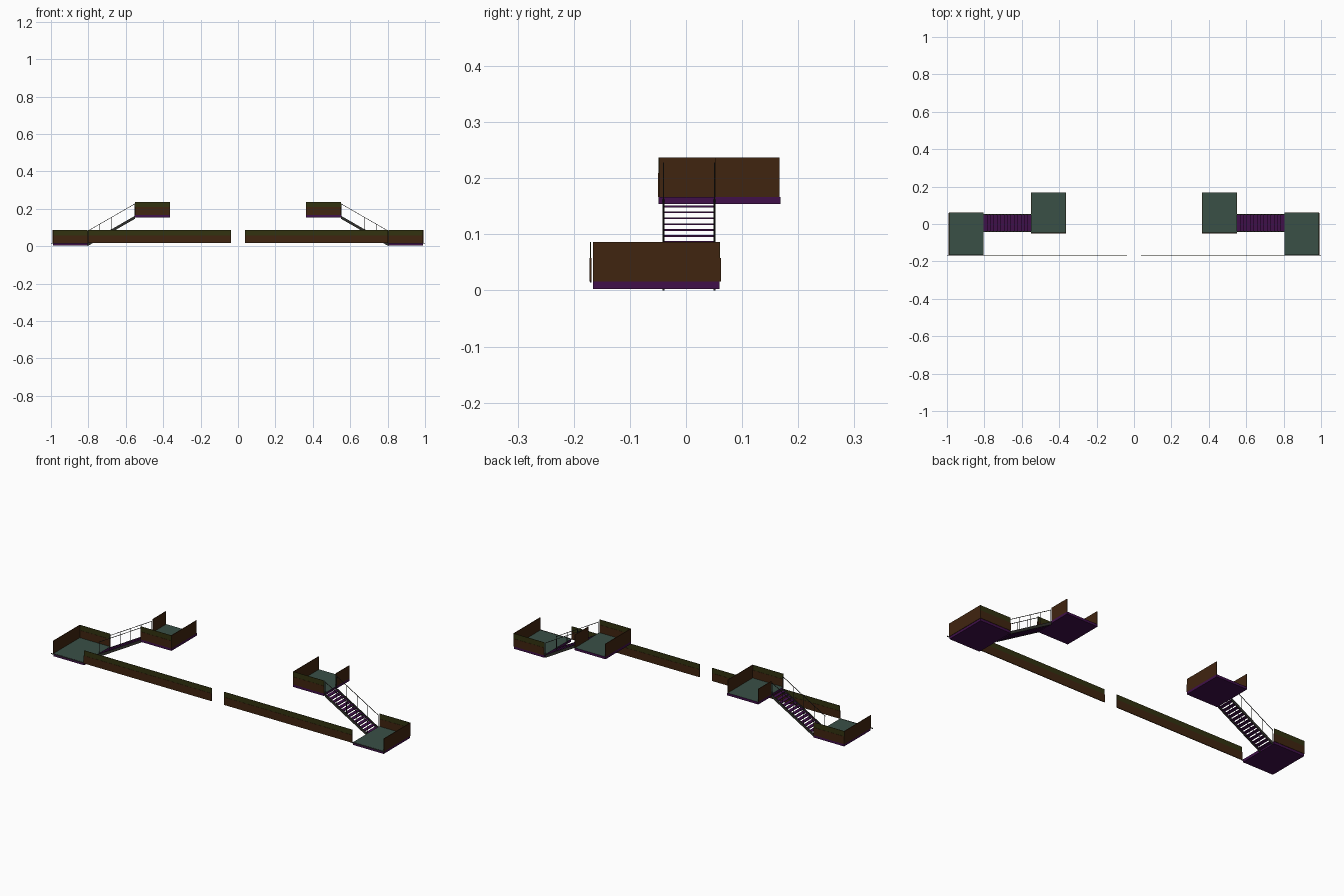
import bpy
import bmesh
from mathutils import Vector

cube = bpy.data.objects.get("Cube")
if cube:
    bpy.data.objects.remove(cube)


def material(name, rgb):
    m = bpy.data.materials.new(name)
    m.use_nodes = True
    m.diffuse_color = (*rgb, 1)
    m.node_tree.nodes["Principled BSDF"].inputs["Base Color"].default_value = (*rgb, 1)
    return m


BROWN = material("brown panel", (0.051, 0.018, 0.005))
OLIVE = material("olive panel", (0.032, 0.032, 0.005))
TEAL = material("teal floor", (0.042, 0.08, 0.061))
PURPLE = material("purple deck", (0.051, 0.005, 0.068))
GREY = material("dark grey metal", (0.03, 0.03, 0.025))


def finish(name, bm, mats):
    bmesh.ops.recalc_face_normals(bm, faces=bm.faces)
    me = bpy.data.meshes.new(name)
    bm.to_mesh(me)
    bm.free()
    for m in mats:
        me.materials.append(m)
    ob = bpy.data.objects.new(name, me)
    bpy.context.collection.objects.link(ob)
    return ob


def box(name, side, xs, ys, zs, *mats):
    """Box between limits, mirrored to one side; a second material goes on top."""
    bm = bmesh.new()
    bmesh.ops.create_cube(bm, size=1)
    for v in bm.verts:
        p = [r[0] if c < 0 else r[1] for c, r in zip(v.co, (xs, ys, zs))]
        v.co = (side * p[0], p[1], p[2])
    bmesh.ops.recalc_face_normals(bm, faces=bm.faces)
    if len(mats) > 1:
        for f in bm.faces:
            f.material_index = int(f.normal.z > 0.5)
    return finish(name, bm, mats)


def sloped_beam(name, side, start, end, y, width, height, mat):
    """Beam sloping in the x-z plane with upright ends."""
    bm = bmesh.new()
    ring = []
    for x, z in (start, end):
        ring.append([bm.verts.new((side * x, y + dy * width / 2, z + dz * height / 2))
                     for dy, dz in ((-1, -1), (1, -1), (1, 1), (-1, 1))])
    a, b = ring
    bm.faces.new(a)
    bm.faces.new(b)
    for i in range(4):
        j = (i + 1) % 4
        bm.faces.new((a[i], a[j], b[j], b[i]))
    return finish(name, bm, [mat])


def two_tone_wall(name, side, xs, y, base):
    """Brown panel with a thinner olive panel above it."""
    box(name + "_lower", side, xs, (y - 0.002, y + 0.002), (base, base + 0.042), BROWN)
    box(name + "_upper", side, xs, (y - 0.001, y + 0.001), (base + 0.042, base + 0.07), OLIVE)


def side_wall(name, side, x, ys, base):
    box(name, side, (x - 0.0015, x + 0.0015), ys, (base, base + 0.07), BROWN)


TOP, FOOT = Vector((0.55, 0.155)), Vector((0.805, 0.008))
STEPS = 14
STAIR_Y = (-0.04, 0.051)

for side, tag in ((1, "left"), (-1, "right")):
    # Lower platform
    box(f"{tag}_lower_deck", side, (0.805, 0.988), (-0.166, 0.06), (0.003, 0.018), PURPLE, TEAL)
    side_wall(f"{tag}_lower_side_wall", side, 0.989, (-0.166, 0.06), 0.016)
    two_tone_wall(f"{tag}_lower_back_wall", side, (0.805, 0.99), 0.06, 0.016)
    box(f"{tag}_lower_front_sill", side, (0.8, 1.0), (-0.171, -0.168), (0.014, 0.018), GREY)

    # Long front barrier
    two_tone_wall(f"{tag}_front_barrier", side, (0.037, 0.803), -0.17, 0.016)

    # Upper platform
    box(f"{tag}_upper_deck", side, (0.364, 0.55), (-0.049, 0.168), (0.154, 0.167), PURPLE, TEAL)
    two_tone_wall(f"{tag}_upper_front_wall", side, (0.364, 0.55), -0.048, 0.167)
    side_wall(f"{tag}_upper_inner_wall", side, 0.3655, (-0.048, 0.167), 0.167)
    side_wall(f"{tag}_upper_outer_wall", side, 0.5485, (0.053, 0.167), 0.167)

    # Open treads
    for i in range(STEPS):
        p = TOP.lerp(FOOT, (i + 0.5) / STEPS)
        box(f"{tag}_tread_{i + 1}", side, (p.x - 0.0095, p.x + 0.0095), STAIR_Y,
            (p.y - 0.0015, p.y + 0.0015), PURPLE)

    # Stringers, handrails and posts
    for y, edge in zip(STAIR_Y, ("front", "back")):
        sloped_beam(f"{tag}_{edge}_stringer", side, TOP, FOOT, y, 0.004, 0.016, GREY)
        rise = Vector((0, 0.072))
        sloped_beam(f"{tag}_{edge}_handrail", side, TOP + rise, FOOT + rise, y, 0.002, 0.003, GREY)
        for i in range(5):
            p = TOP.lerp(FOOT, 0.01 + i * 0.245)
            box(f"{tag}_{edge}_post_{i + 1}", side, (p.x - 0.001, p.x + 0.001),
                (y - 0.001, y + 0.001), (p.y, p.y + 0.072), GREY)
